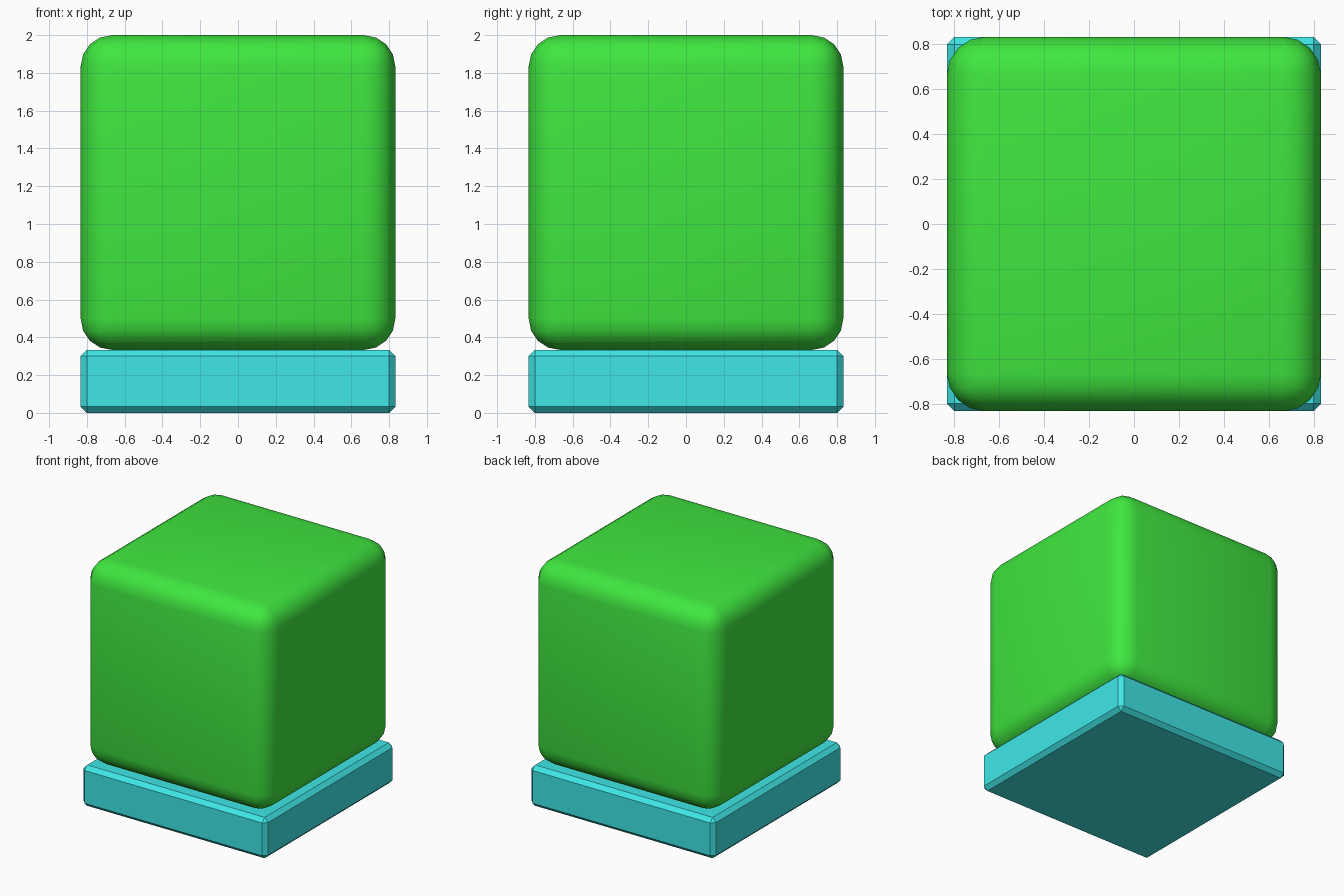
import bpy

if "Cube" in bpy.data.objects:
    bpy.data.objects.remove(bpy.data.objects["Cube"])


def material(name, color):
    m = bpy.data.materials.new(name)
    m.diffuse_color = color
    m.use_nodes = True
    m.node_tree.nodes["Principled BSDF"].inputs["Base Color"].default_value = m.diffuse_color
    return m


def bevelled_box(name, size, z_mid, bevel, segments, mat):
    bpy.ops.mesh.primitive_cube_add(size=1, location=(0, 0, z_mid))
    ob = bpy.context.object
    ob.name = name
    ob.scale = size
    bpy.ops.object.transform_apply(location=False, rotation=False, scale=True)
    mod = ob.modifiers.new("edges", 'BEVEL')
    mod.width = bevel
    mod.segments = segments
    mod.limit_method = 'NONE'
    ob.data.materials.append(mat)
    return ob


W = 5 / 3   # shared width of both parts
H = 1 / 3   # height of the base

# flat chamfered base slab
bevelled_box("base_slab", (W, W, H), H / 2, 0.033, 1,
             material("cyan", (0.05, 0.8, 0.8, 1)))

# large rounded block resting on the base
block = bevelled_box("rounded_block", (W, W, W), H + W / 2, 0.167, 4,
                     material("green", (0.05, 0.8, 0.05, 1)))
block.data.polygons.foreach_set("use_smooth", [True] * len(block.data.polygons))
